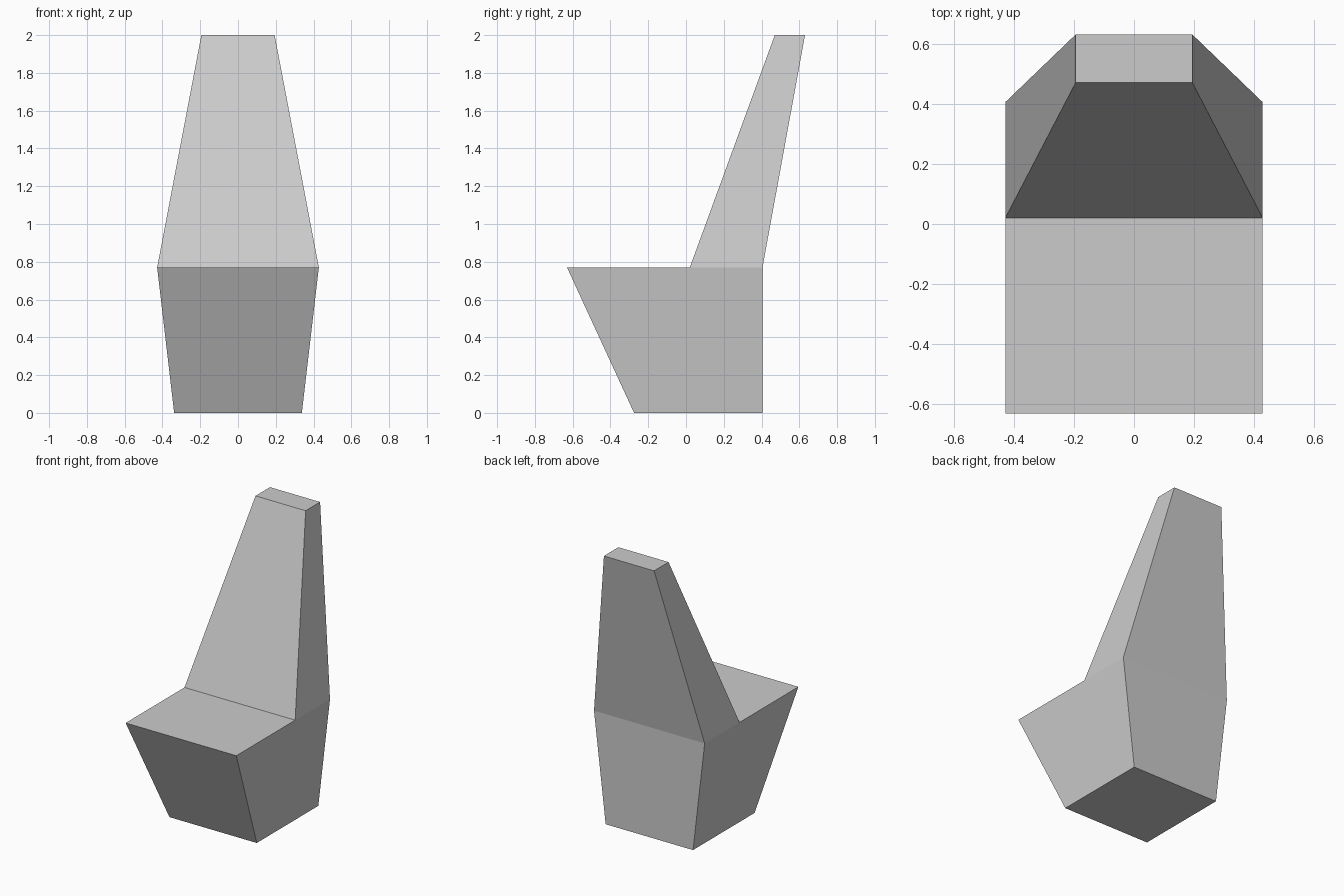
import bpy
import bmesh

cube = bpy.data.objects.get("Cube")
if cube:
    bpy.data.objects.remove(cube, do_unlink=True)

grey = bpy.data.materials.new("light grey")
grey.use_nodes = True
colour = (0.6, 0.6, 0.6, 1.0)
grey.diffuse_color = colour
grey.node_tree.nodes["Principled BSDF"].inputs["Base Color"].default_value = colour

# Side profile of the chair: half width, y, z
base_w, seat_w, top_w = 0.338, 0.428, 0.194
seat_z, top_z = 0.77, 2.0
profile = {
    "base_front": (base_w, -0.275, 0),
    "base_back": (base_w, 0.405, 0),
    "seat_back": (seat_w, 0.405, seat_z),
    "top_back": (top_w, 0.63, top_z),
    "top_front": (top_w, 0.47, top_z),
    "seat_crease": (seat_w, 0.02, seat_z),
    "seat_front": (seat_w, -0.63, seat_z),
}

bm = bmesh.new()
left = {n: bm.verts.new((w, y, z)) for n, (w, y, z) in profile.items()}
right = {n: bm.verts.new((-w, y, z)) for n, (w, y, z) in profile.items()}

# Flat sides of the seat block and the backrest
seat_side = ("base_front", "base_back", "seat_back", "seat_crease", "seat_front")
back_side = ("seat_back", "top_back", "top_front", "seat_crease")
for side in (left, right):
    for names in (seat_side, back_side):
        bm.faces.new([side[n] for n in names])

# Strips across the width, joining the two sides
names = list(profile)
for a, b in zip(names, names[1:] + names[:1]):
    bm.faces.new((left[a], right[a], right[b], left[b]))
bmesh.ops.recalc_face_normals(bm, faces=bm.faces)

mesh = bpy.data.meshes.new("chair")
bm.to_mesh(mesh)
bm.free()
mesh.materials.append(grey)
chair = bpy.data.objects.new("chair", mesh)
bpy.context.collection.objects.link(chair)
